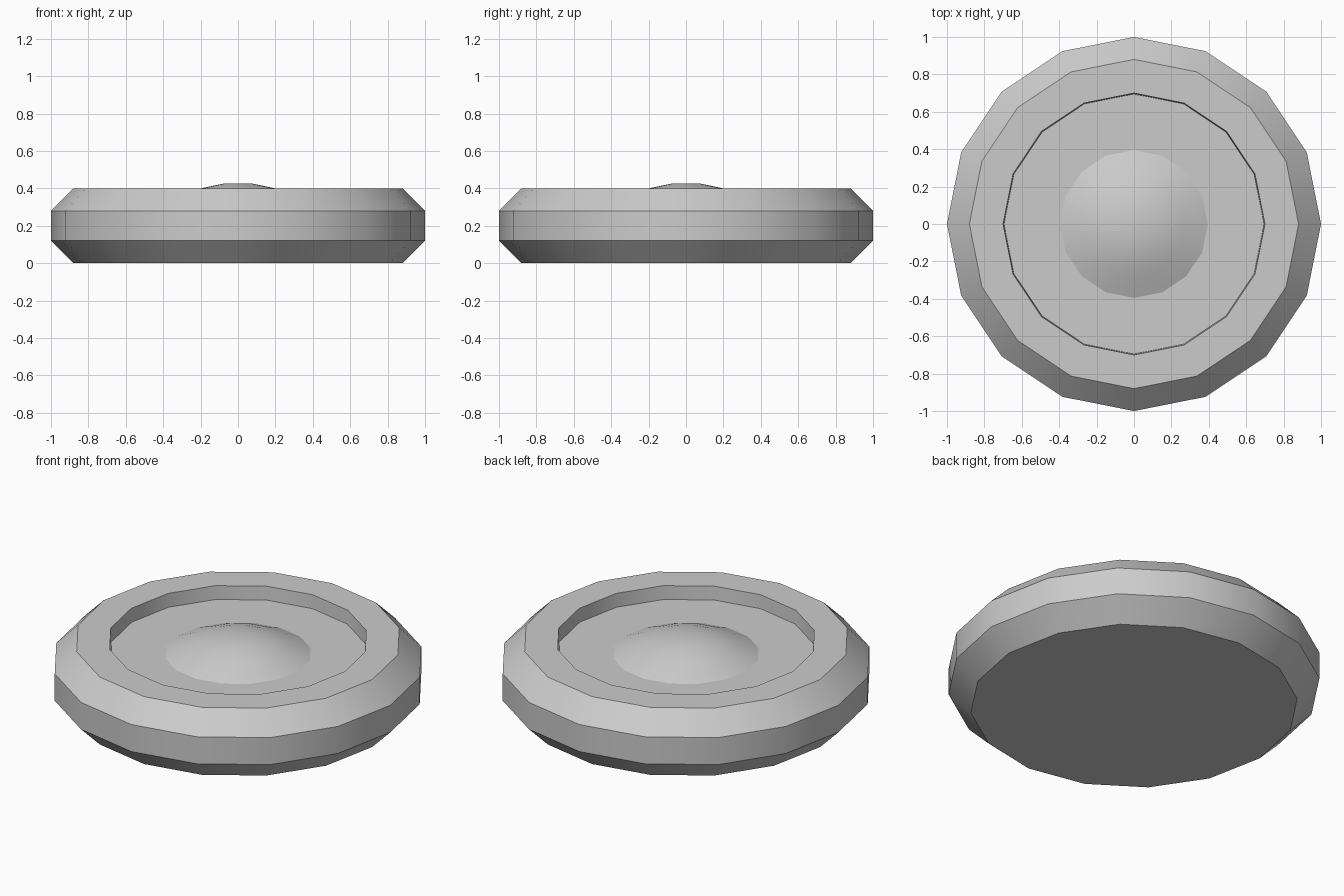
import bpy, bmesh, math

if "Cube" in bpy.data.objects:
    bpy.data.objects.remove(bpy.data.objects["Cube"])

SIDES = 16


def lathe(name, profile, cap_start=False, cap_end=False):
    """Revolve (radius, z) points around z, listed from the bottom outside to the top inside."""
    bm = bmesh.new()
    rings = []
    for r, z in profile:
        rings.append([bm.verts.new((r * math.cos(a), r * math.sin(a), z))
                      for a in (2 * math.pi * i / SIDES for i in range(SIDES))])
    for low, high in zip(rings, rings[1:]):
        for i in range(SIDES):
            j = (i + 1) % SIDES
            bm.faces.new((low[i], low[j], high[j], high[i]))
    if cap_start:
        bm.faces.new(rings[0][::-1])
    if cap_end:
        bm.faces.new(rings[-1])
    mesh = bpy.data.meshes.new(name)
    bm.to_mesh(mesh)
    bm.free()
    obj = bpy.data.objects.new(name, mesh)
    bpy.context.collection.objects.link(obj)
    bpy.ops.object.select_all(action='DESELECT')
    obj.select_set(True)
    bpy.context.view_layer.objects.active = obj
    bpy.ops.object.shade_smooth_by_angle(angle=math.radians(30))
    return obj


# Chamfered disc with a raised rim and recessed floor
lathe("disc_body", [(0.88, 0), (1, 0.12), (1, 0.28), (0.88, 0.4), (0.70, 0.4),
                    (0.695, 0.32), (0.395, 0.32)], cap_start=True)

# Low dome in the middle of the recess
lathe("center_dome", [(0.395, 0.32), (0.28, 0.37), (0.19, 0.402), (0.08, 0.425)],
      cap_end=True)
